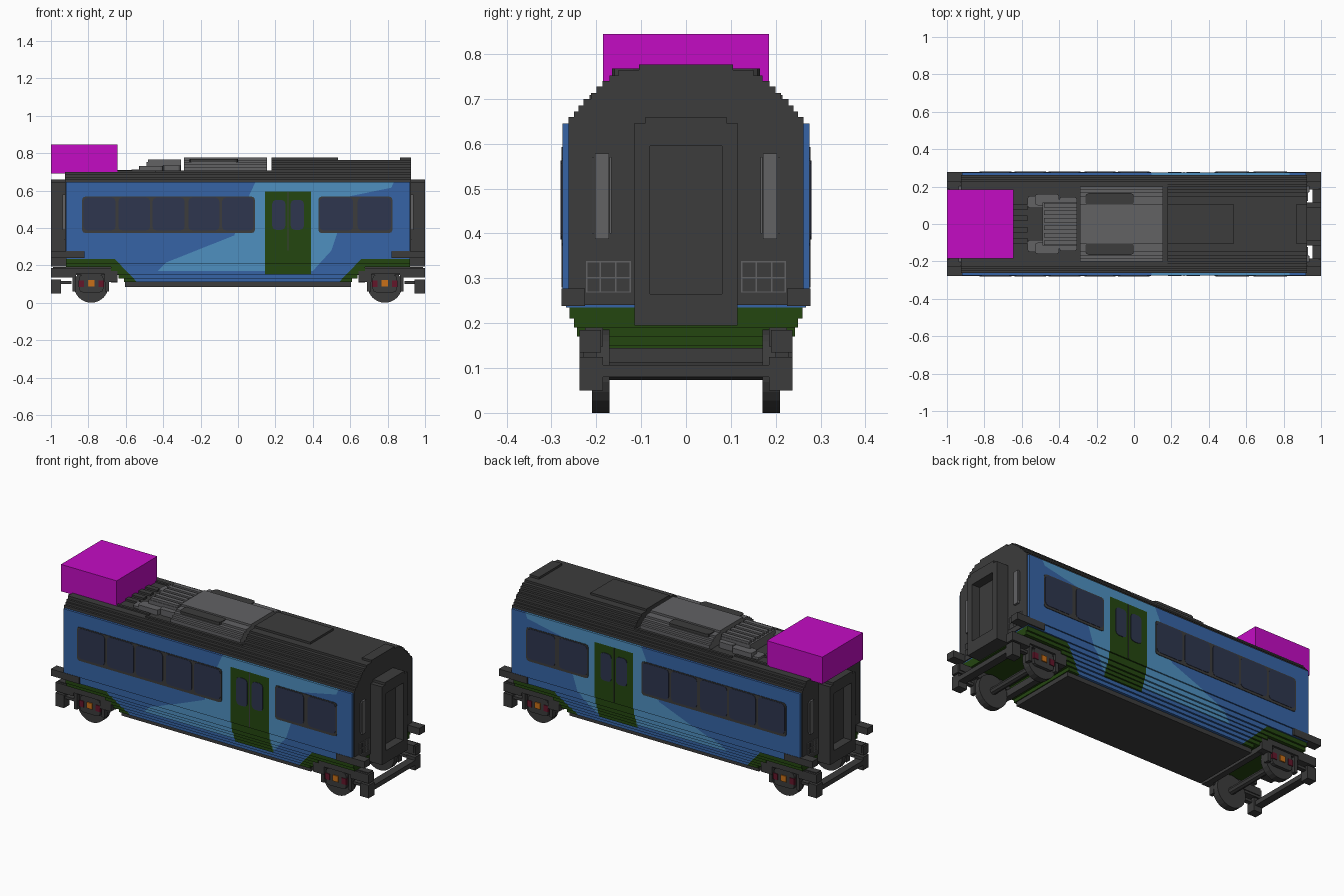
import bpy
import bmesh
from mathutils import Matrix, Vector

if "Cube" in bpy.data.objects:
    bpy.data.objects.remove(bpy.data.objects["Cube"])


def linear(c):
    c /= 255
    return c / 12.92 if c <= 0.04045 else ((c + 0.055) / 1.055) ** 2.4


def material(name, *rgb):
    m = bpy.data.materials.new(name)
    colour = [linear(c) for c in rgb] + [1]
    m.diffuse_color = colour
    m.use_nodes = True
    m.node_tree.nodes["Principled BSDF"].inputs["Base Color"].default_value = colour
    return m


DARK = material("charcoal", 60, 60, 60)
GREY = material("mid grey", 98, 98, 100)
BLUE = material("deep blue", 54, 100, 166)
LIGHT = material("light blue", 78, 144, 192)
GREEN = material("dark green", 36, 70, 16)
GLASS = material("window navy", 46, 54, 78)
MAGENTA = material("magenta", 196, 12, 196)
ORANGE = material("orange", 200, 112, 24)
RED = material("dark red", 100, 22, 42)


def add_box(bm, x0, x1, y0, y1, z0, z1, radius=0, axis=1):
    """Box from its ranges, optionally with rounded corners around one axis."""
    size = Vector((x1 - x0, y1 - y0, z1 - z0))
    mid = Vector((x0 + x1, y0 + y1, z0 + z1)) / 2
    verts = bmesh.ops.create_cube(bm, size=1, matrix=Matrix.Translation(mid) @ Matrix.Diagonal(size).to_4x4())["verts"]
    if radius:
        edges = {e for v in verts for e in v.link_edges}
        along = [e for e in edges if abs((e.verts[0].co - e.verts[1].co)[axis]) > size[axis] / 2]
        bmesh.ops.bevel(bm, geom=along, offset=radius, segments=2, profile=0.5, affect="EDGES")


def finish(name, bm, mats, mirror=""):
    mesh = bpy.data.meshes.new(name)
    bm.to_mesh(mesh)
    bm.free()
    for m in mats:
        mesh.materials.append(m)
    ob = bpy.data.objects.new(name, mesh)
    bpy.context.scene.collection.objects.link(ob)
    if mirror:
        mod = ob.modifiers.new("mirror", "MIRROR")
        mod.use_axis = [a in mirror for a in "xyz"]
        mod.use_mirror_merge = False
    return ob


def part(name, mat, boxes, mirror="", radius=0, axis=1):
    bm = bmesh.new()
    for b in boxes:
        add_box(bm, *b, radius, axis)
    return finish(name, bm, [mat], mirror)


# Painted regions on the sides, as (x, z) outlines
valance = [(1.1, 0.235), (0.66, 0.235), (0.53, 0.1), (1.1, 0.1)]
door = [(0.145, 0.15), (0.39, 0.15), (0.39, 0.595), (0.145, 0.595)]
swoosh = [(-0.43, 0.17), (-0.385, 0.215), (-0.02, 0.36), (0.03, 0.51), (0.1, 0.66), (0.84, 0.66),
          (0.82, 0.615), (0.6, 0.57), (0.56, 0.45), (0.53, 0.37), (0.5, 0.28), (0.4, 0.17)]
regions = [(valance, 1), ([(-x, z) for x, z in valance], 1), (door, 1), (swoosh, 2)]


def inside(px, pz, poly):
    hit = False
    for (ax, az), (bx, bz) in zip(poly, poly[1:] + poly[:1]):
        if (az > pz) != (bz > pz) and px < ax + (pz - az) * (bx - ax) / (bz - az):
            hit = not hit
    return hit


# Body shell: flat sides over stepped, tapering lower layers
layers = [(0.92, 0.275, 0.275, 0.645), (0.92, 0.268, 0.235, 0.275), (0.92, 0.26, 0.21, 0.235),
          (0.92, 0.25, 0.19, 0.21), (0.68, 0.243, 0.17, 0.19), (0.66, 0.235, 0.15, 0.17),
          (0.64, 0.225, 0.13, 0.15), (0.61, 0.215, 0.11, 0.13)]
bm = bmesh.new()
for half_x, half_y, low, high in layers:
    add_box(bm, -half_x, half_x, -half_y, half_y, low, high)
for poly, _ in regions:
    for (ax, az), (bx, bz) in zip(poly, poly[1:] + poly[:1]):
        bmesh.ops.bisect_plane(bm, geom=bm.verts[:] + bm.edges[:] + bm.faces[:], dist=1e-5,
                               plane_co=(ax, 0, az), plane_no=(az - bz, 0, bx - ax))
for f in bm.faces:
    c = f.calc_center_median() - f.normal * 0.004
    f.material_index = next((i for poly, i in regions if inside(c.x, c.z, poly)), 0)
finish("body_shell", bm, [BLUE, GREEN, LIGHT])

part("end_walls", DARK, [(-0.926, 0.926, -0.262, 0.262, 0.24, 0.66)])
part("underframe", DARK, [(-0.605, 0.605, -0.2, 0.2, 0.085, 0.112)])

# Roof: stepped curve, (half width, top height)
steps = [(0.262, 0.66), (0.25, 0.672), (0.24, 0.685), (0.228, 0.7), (0.212, 0.713), (0.2, 0.727),
         (0.186, 0.74), (0.17, 0.752), (0.15, 0.764), (0.105, 0.776)]


def stepped_roof(name, mat, x0, x1, first, last):
    """Extrude the stair-shaped section made of the chosen roof steps."""
    right, z = [], steps[first - 1][1] if first else 0.645
    for y, top in steps[first:last]:
        right += [(y, z), (y, top)]
        z = top
    bm = bmesh.new()
    face = bm.faces.new([bm.verts.new((x0, y, h)) for y, h in right + [(-y, h) for y, h in reversed(right)]])
    moved = bmesh.ops.extrude_face_region(bm, geom=[face])["geom"]
    bmesh.ops.translate(bm, vec=(x1 - x0, 0, 0), verts=[v for v in moved if isinstance(v, bmesh.types.BMVert)])
    bmesh.ops.recalc_face_normals(bm, faces=bm.faces[:])
    finish(name, bm, [mat])


stepped_roof("low_roof", DARK, -0.926, 0.18, 0, 4)
stepped_roof("high_roof", DARK, 0.18, 0.926, 0, 9)
stepped_roof("roof_unit", GREY, -0.29, 0.155, 5, 10)
part("roof_unit_base", GREY, [(-0.29, 0.155, -0.2, 0.2, 0.695, 0.714)])
part("roof_panels", DARK, [(0.18, 0.535, -0.105, 0.105, 0.76, 0.776), (0.865, 0.926, -0.105, 0.105, 0.76, 0.776)])
part("roof_vents", DARK, [(-0.26, 0, 0.1, 0.165, 0.74, 0.768)], "y", 0.018, 2)
part("roof_rails", DARK, [(-0.44, 0.18, 0.2, 0.215, 0.69, 0.708), (-0.66, -0.44, 0.17, 0.185, 0.69, 0.708)], "y")

# Roof equipment
part("equipment_base", GREY, [(-0.49, -0.305, -0.115, 0.115, 0.695, 0.752)])
part("equipment_ribs", GREY, [(-0.48, -0.305, y - 0.012, y + 0.012, 0.75, 0.765)
                              for y in (-0.1, -0.06, -0.02, 0.02, 0.06, 0.1)])
part("equipment_lobes", GREY, [(-0.57, -0.48, 0.085, 0.15, 0.695, 0.712), (-0.53, -0.4, 0.1, 0.16, 0.695, 0.73),
                               (-0.4, -0.305, 0.1, 0.145, 0.695, 0.735)], "y", 0.015, 2)
part("roof_conduits", DARK, [(-0.73, -0.57, y - 0.015, y + 0.015, 0.695, 0.711) for y in (0.03, 0.09)], "y")
part("roof_block", MAGENTA, [(-1, -0.645, -0.185, 0.185, 0.69, 0.845)])

# Side windows and door windows
part("window_frames", DARK, [(-0.833, 0.09, 0.27, 0.278, 0.373, 0.567), (0.43, 0.825, 0.27, 0.278, 0.373, 0.567)],
     "y", 0.015)
panes = [(-0.825, -0.655), (-0.64, -0.47), (-0.457, -0.285), (-0.265, -0.1), (-0.085, 0.083), (0.437, 0.615),
         (0.64, 0.818)]
part("window_panes", GLASS, [(a, b, 0.272, 0.28, 0.387, 0.562) for a, b in panes], "y", 0.02)
part("door_windows", GLASS, [(a, a + 0.07, 0.27, 0.278, 0.39, 0.55) for a in (0.183, 0.282)], "y", 0.02)
part("door_seam", DARK, [(0.265, 0.269, 0.27, 0.277, 0.28, 0.593)], "y")

# Gangways with a recessed door at both ends
part("gangway_frame", DARK, [(0.92, 1, 0.08, 0.115, 0.195, 0.645), (0.92, 1, 0, 0.115, 0.595, 0.646),
                             (0.92, 1, 0, 0.09, 0.64, 0.66), (0.92, 1, 0, 0.115, 0.195, 0.265)], "xy")
part("gangway_door", DARK, [(0.92, 0.95, -0.081, 0.081, 0.26, 0.6)], "x")
part("end_handrails", GREY, [(0.92, 0.938, 0.172, 0.203, 0.388, 0.578), (0.92, 0.932, 0.205, 0.209, 0.4, 0.57),
                             (0.92, 0.932, 0.166, 0.17, 0.4, 0.57)], "xy")
part("end_grilles", GREY, [(0.92, 0.929, 0.123, 0.223, z, z + 0.003) for z in (0.268, 0.3, 0.335)]
     + [(0.92, 0.929, y, y + 0.003, 0.268, 0.338) for y in (0.123, 0.155, 0.19, 0.22)], "xy")
part("end_steps", DARK, [(0.82, 1, 0.225, 0.277, 0.238, 0.277)], "xy")

# Bogies: side frames, cross beams, axle boxes and wheels
part("bogie_frames", DARK, [(0.61, 0.99, 0.185, 0.225, 0.148, 0.19), (0.68, 0.89, 0.2, 0.237, 0.155, 0.185),
                            (0.645, 0.715, 0.19, 0.237, 0.11, 0.185), (0.945, 1, 0.185, 0.237, 0.05, 0.125),
                            (0.885, 1, 0.19, 0.237, 0.135, 0.185), (0.89, 0.95, 0.2, 0.225, 0.1, 0.115),
                            (0.865, 0.885, 0.2, 0.23, 0.06, 0.17), (0.69, 0.71, 0.2, 0.23, 0.06, 0.17)], "xy")
part("bogie_beams", DARK, [(0.955, 1, -0.2, 0.2, 0.08, 0.107), (0.645, 0.68, -0.2, 0.2, 0.107, 0.145)], "x")
part("axle_housings", DARK, [(0.72, 0.85, 0.2, 0.228, 0.055, 0.15)], "xy", 0.02)
part("axle_boxes", ORANGE, [(0.768, 0.802, 0.22, 0.234, 0.088, 0.122)], "xy")
part("spring_boxes", RED, [(0.717, 0.747, 0.22, 0.232, 0.085, 0.12), (0.823, 0.853, 0.22, 0.232, 0.085, 0.12)], "xy")


def cylinder_y(bm, x, y, z, radius, depth, sides):
    place = Matrix.Translation((x, y, z)) @ Matrix.Rotation(1.570796, 4, "X")
    bmesh.ops.create_cone(bm, cap_ends=True, segments=sides, radius1=radius, radius2=radius, depth=depth, matrix=place)


bm = bmesh.new()
for side in (-1, 1):
    cylinder_y(bm, 0.785, side * 0.19, 0.093, 0.093, 0.04, 24)
cylinder_y(bm, 0.785, 0, 0.093, 0.02, 0.4, 8)
finish("wheelset", bm, [DARK], "x")
